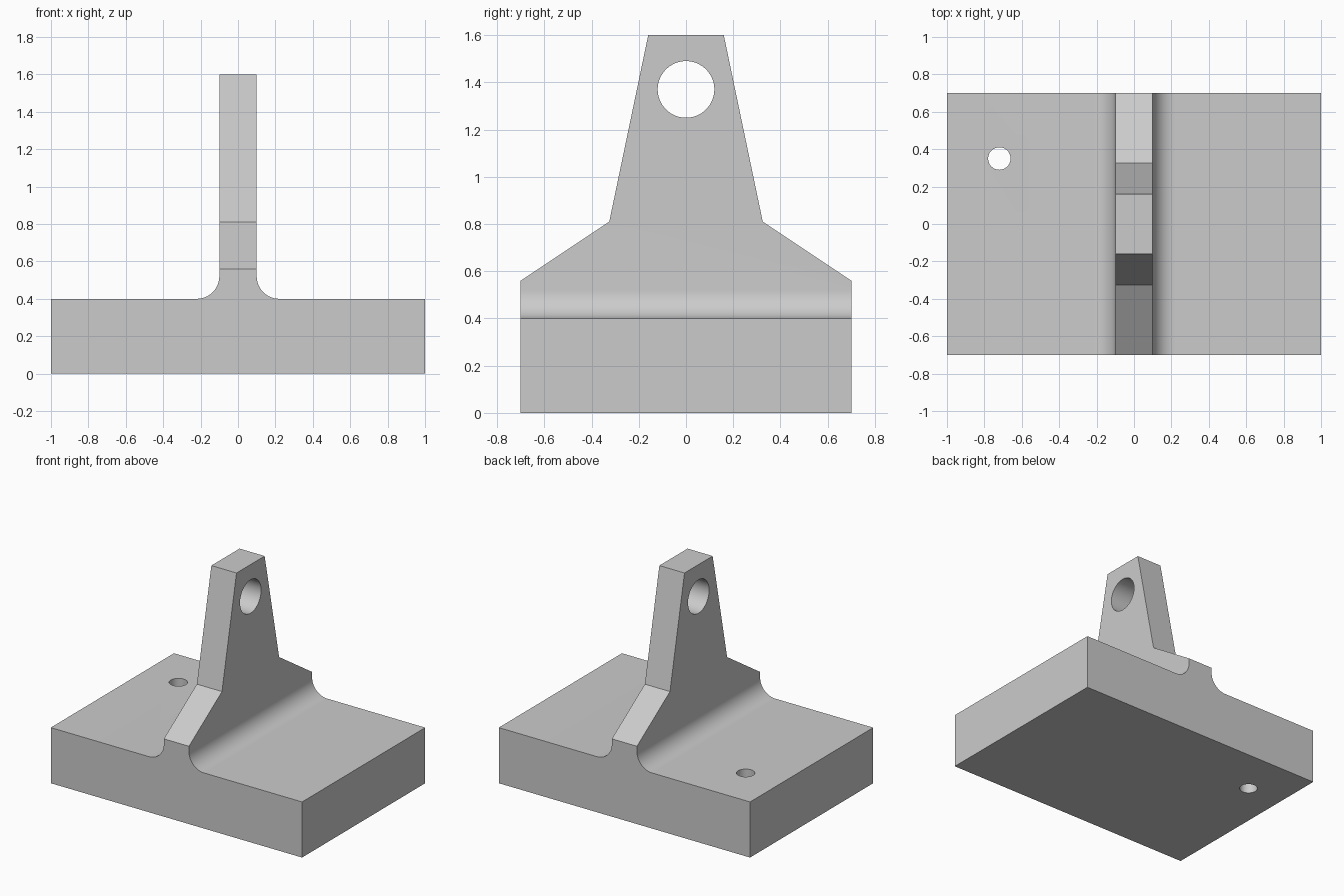
import bpy, bmesh, math
from mathutils import Matrix, Vector

cube = bpy.data.objects.get("Cube")
if cube:
    bpy.data.objects.remove(cube, do_unlink=True)

GREY = (0.6, 0.6, 0.6, 1)
mat = bpy.data.materials.new("light grey")
mat.use_nodes = True
mat.diffuse_color = GREY
mat.node_tree.nodes["Principled BSDF"].inputs["Base Color"].default_value = GREY


def finish(name, bm):
    bmesh.ops.recalc_face_normals(bm, faces=bm.faces)
    mesh = bpy.data.meshes.new(name)
    bm.to_mesh(mesh)
    bm.free()
    mesh.materials.append(mat)
    obj = bpy.data.objects.new(name, mesh)
    bpy.context.collection.objects.link(obj)
    return obj


def extrude(name, points, offset):
    """Prism from a closed outline, swept by offset and centred on it."""
    bm = bmesh.new()
    offset = Vector(offset)
    face = bm.faces.new([bm.verts.new(Vector(p) - offset / 2) for p in points])
    swept = bmesh.ops.extrude_face_region(bm, geom=[face])["geom"]
    bmesh.ops.translate(bm, vec=offset,
                        verts=[v for v in swept if isinstance(v, bmesh.types.BMVert)])
    return finish(name, bm)


def cylinder(name, radius, depth, matrix):
    bm = bmesh.new()
    bmesh.ops.create_cone(bm, cap_ends=True, segments=64, radius1=radius,
                          radius2=radius, depth=depth, matrix=matrix)
    return finish(name, bm)


def combine(target, cutter, operation):
    mod = target.modifiers.new(cutter.name, "BOOLEAN")
    mod.operation = operation
    mod.solver = "EXACT"
    mod.object = cutter
    bpy.context.view_layer.objects.active = target
    bpy.ops.object.modifier_apply(modifier=mod.name)
    bpy.data.objects.remove(cutter, do_unlink=True)


# Slab and upright web in one section, with a fillet at the joint
BASE_TOP, WEB, FILLET = 0.4, 0.1, 0.12
half = [(1, 0), (1, BASE_TOP)]
for i in range(17):
    a = math.radians(270 - 90 * i / 16)
    half.append((WEB + FILLET + FILLET * math.cos(a),
                 BASE_TOP + FILLET + FILLET * math.sin(a)))
half.append((WEB, 1.7))
section = half + [(-x, z) for x, z in reversed(half)]
bracket = extrude("lug_bracket", [(x, 0, z) for x, z in section], (0, 1.8, 0))

# Side outline trims the web to its stepped taper
side = [(0.7, -0.1), (0.7, 0.56), (0.325, 0.81), (0.16, 1.6)]
outline = side + [(-y, z) for y, z in reversed(side)]
combine(bracket, extrude("side_outline", [(0, y, z) for y, z in outline], (2.4, 0, 0)),
        "INTERSECT")

# Pin hole through the web and bolt hole through the slab
pin = Matrix.Translation((0, 0, 1.37)) @ Matrix.Rotation(math.pi / 2, 4, "Y")
combine(bracket, cylinder("pin_hole", 0.12, 0.6, pin), "DIFFERENCE")
bolt = Matrix.Translation((-0.72, 0.35, 0.2))
combine(bracket, cylinder("bolt_hole", 0.06, 0.8, bolt), "DIFFERENCE")

# Smooth fillets and holes, crisp edges
bpy.ops.object.select_all(action="DESELECT")
bracket.select_set(True)
bpy.context.view_layer.objects.active = bracket
bpy.ops.object.shade_smooth_by_angle(angle=math.radians(15))
